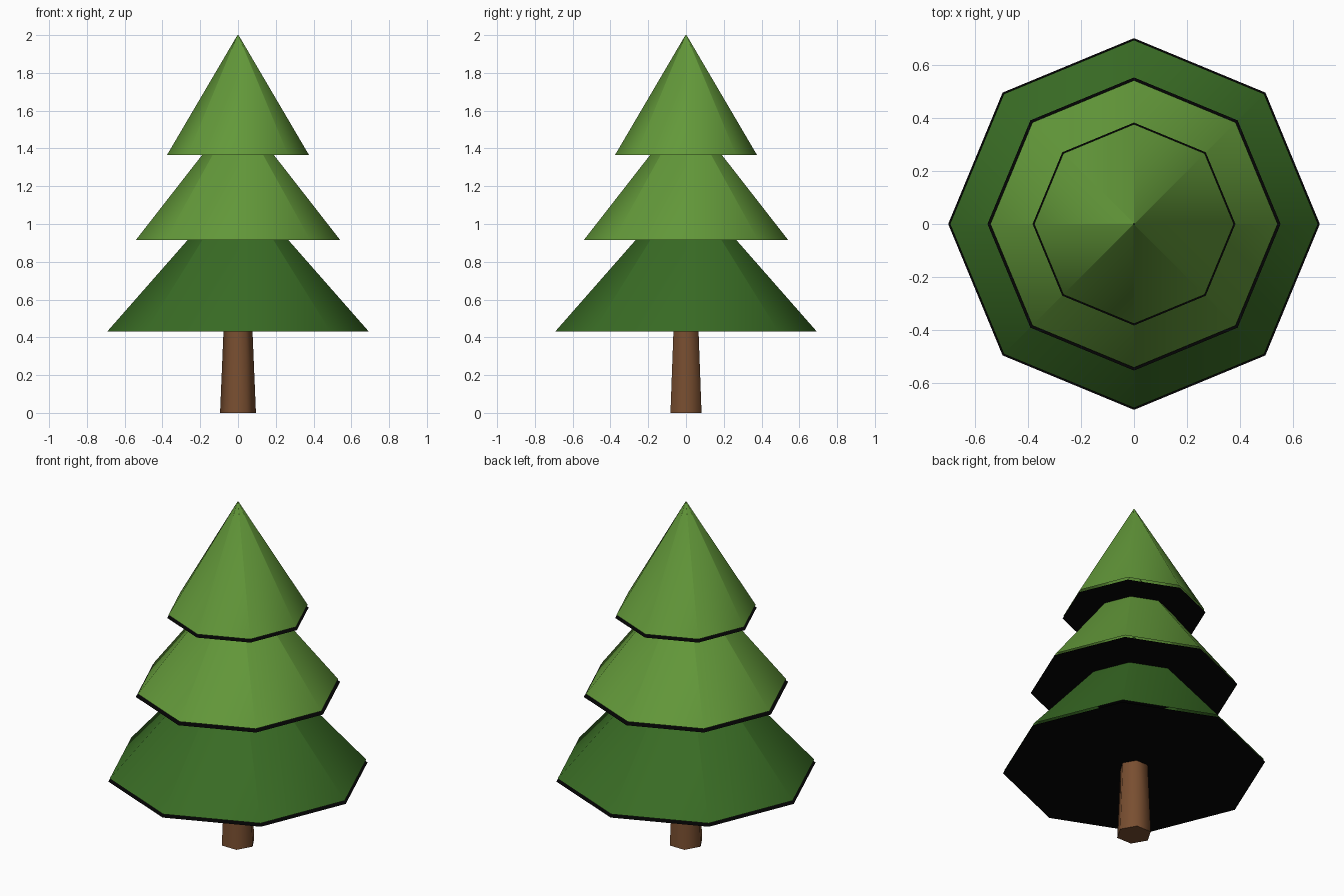
import bpy
import math

default = bpy.data.objects.get("Cube")
if default:
    bpy.data.objects.remove(default, do_unlink=True)


def make_material(name, rgb):
    mat = bpy.data.materials.new(name)
    mat.use_nodes = True
    color = (*rgb, 1.0)
    mat.diffuse_color = color
    bsdf = next(n for n in mat.node_tree.nodes if n.type == 'BSDF_PRINCIPLED')
    bsdf.inputs["Base Color"].default_value = color
    bsdf.inputs["Roughness"].default_value = 0.9
    return mat


dark_green = make_material("dark green", (0.041, 0.150, 0.018))
light_green = make_material("light green", (0.125, 0.318, 0.042))
brown = make_material("bark brown", (0.19, 0.077, 0.030))
black = make_material("underside black", (0.0015, 0.0015, 0.0015))


def finish(name, mat):
    obj = bpy.context.object
    obj.name = obj.data.name = name
    obj.data.materials.append(mat)
    return obj


def cone(name, sides, r_low, r_high, z_low, z_high, mat, cap):
    """Tapered shell with a corner on the x axis and smooth sides."""
    bpy.ops.mesh.primitive_cone_add(
        vertices=sides, radius1=r_low, radius2=r_high, depth=z_high - z_low,
        end_fill_type=cap, location=(0, 0, (z_low + z_high) / 2),
        rotation=(0, 0, math.pi / 2 if sides % 4 else 0))
    finish(name, mat)
    bpy.ops.object.shade_smooth_by_angle(angle=math.radians(65))


def disc(name, radius, z):
    bpy.ops.mesh.primitive_circle_add(
        vertices=8, radius=radius, fill_type='NGON', location=(0, 0, z))
    finish(name, black)


# Trunk, tapering up into the lowest tier
cone("trunk", 6, 0.095, 0.076, 0.0, 0.45, brown, 'NGON')

# Foliage tiers: open skirts, each above a slightly wider flat underside
GAP = 0.017
tiers = [
    ("lower", 0.693, 0.43, 1.215, 0.70, dark_green),
    ("middle", 0.541, 0.915, 1.605, 0.552, light_green),
    ("upper", 0.376, 1.365, 2.0, 0.382, light_green),
]
for label, radius, base, tip, under_radius, mat in tiers:
    cone(label + "_foliage", 8, radius, 0.003, base, tip, mat, 'NOTHING')
    disc(label + "_underside", under_radius, base - GAP)
